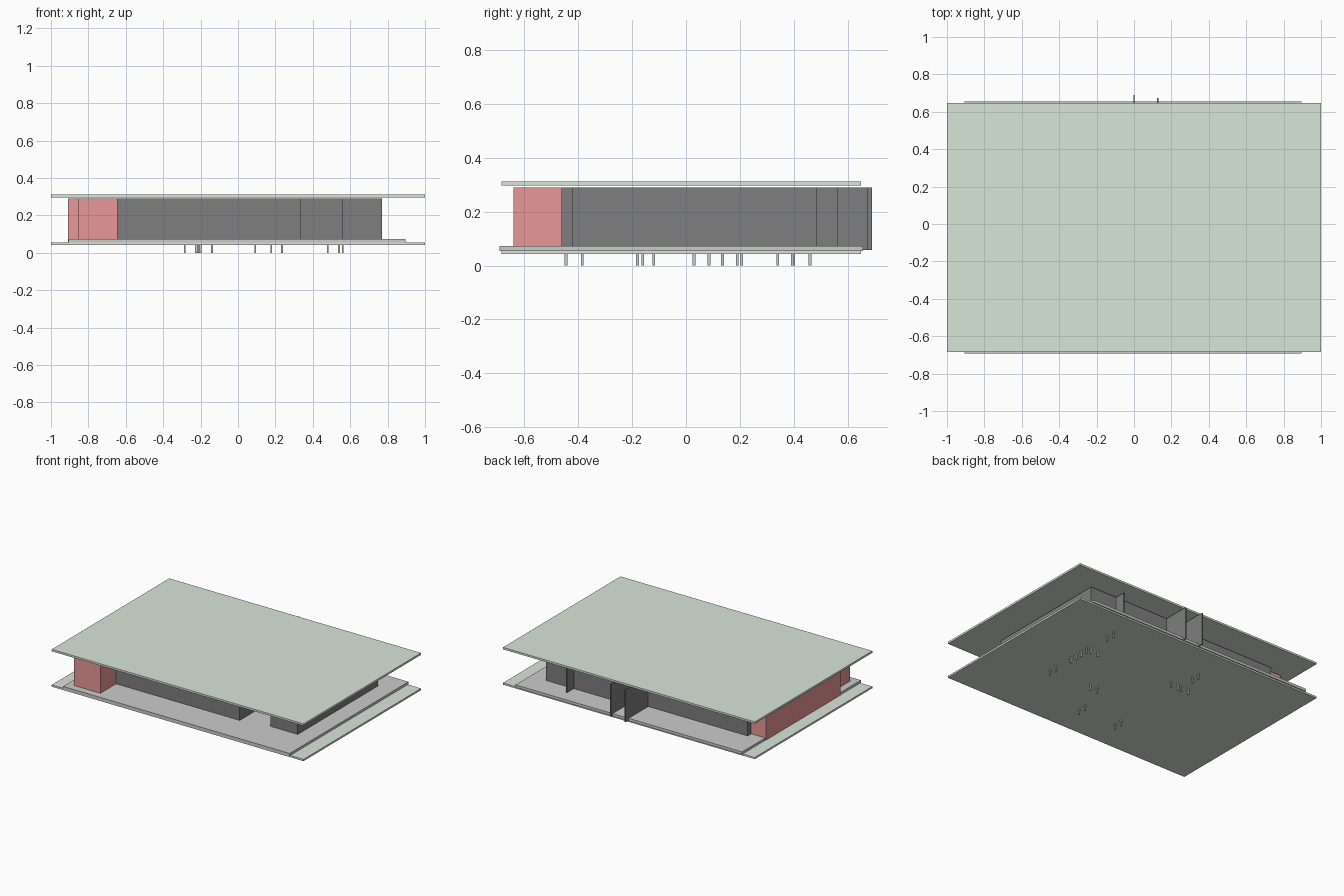
import bpy, bmesh

if "Cube" in bpy.data.objects:
    bpy.data.objects.remove(bpy.data.objects["Cube"])


def material(name, col):
    m = bpy.data.materials.new(name)
    m.diffuse_color = (*col, 1)
    m.use_nodes = True
    m.node_tree.nodes["Principled BSDF"].inputs["Base Color"].default_value = m.diffuse_color
    return m


green = material("pale_green", (0.69, 0.79, 0.69))
red = material("red", (0.82, 0.31, 0.31))
dark = material("charcoal", (0.21, 0.21, 0.21))


def boxes(name, items, mat=None):
    """One object from (x0, x1, y0, y1, z0, z1) boxes."""
    bm = bmesh.new()
    for x0, x1, y0, y1, z0, z1 in items:
        for v in bmesh.ops.create_cube(bm, size=1)["verts"]:
            v.co = (x1 if v.co.x > 0 else x0,
                    y1 if v.co.y > 0 else y0,
                    z1 if v.co.z > 0 else z0)
    me = bpy.data.meshes.new(name)
    bm.to_mesh(me)
    bm.free()
    ob = bpy.data.objects.new(name, me)
    bpy.context.collection.objects.link(ob)
    if mat:
        me.materials.append(mat)
    return ob


def walls(name, path, mat, t=0.008, z0=0.058, z1=0.29):
    """Thin axis-aligned walls following a plan polyline."""
    h = t / 2
    segs = []
    for (ax, ay), (bx, by) in zip(path, path[1:]):
        segs.append((min(ax, bx) - h, max(ax, bx) + h,
                     min(ay, by) - h, max(ay, by) + h, z0, z1))
    return boxes(name, segs, mat)


# Slabs and floor platform
boxes("base_slab", [(-1, 1, -0.685, 0.648, 0.043, 0.056)], green)
boxes("roof_slab", [(-1, 1, -0.685, 0.648, 0.297, 0.311)], green)
boxes("floor_platform", [(-0.905, 0.895, -0.692, 0.656, 0.054, 0.073)])

# Red wing: stepped outline on the left side
walls("red_wing", [(-0.79, 0.39), (-0.906, 0.39), (-0.906, -0.45), (-0.851, -0.45),
                   (-0.851, -0.636), (-0.649, -0.636), (-0.649, -0.464)], red)

# Dark outer walls with a recessed front entry
walls("front_wall", [(-0.645, -0.458), (0.333, -0.458), (0.333, -0.2), (0.559, -0.2),
                     (0.559, -0.418), (0.766, -0.418), (0.766, 0.482), (0.127, 0.482)], dark)
walls("back_wall", [(0.127, 0.43), (-0.79, 0.43), (-0.79, 0.395)], dark)

# Fins projecting from the back
for i, (x, y0, y1) in enumerate([(0.0, 0.43, 0.686), (0.127, 0.43, 0.67), (0.555, 0.482, 0.557)]):
    walls("back_fin_%d" % (i + 1), [(x, y0), (x, y1)], dark)

# Small pegs in pairs under the base slab
pairs = [((0.56, 0.395), (0.56, 0.46)), ((0.56, -0.18), (0.56, -0.12)),
         ((0.56, 0.03), (0.56, 0.085)), ((0.56, 0.135), (0.56, 0.19)),
         ((0.54, 0.207), (0.48, 0.207)), ((-0.14, 0.207), (-0.2, 0.207)),
         ((-0.225, 0.207), (-0.285, 0.207)), ((-0.21, 0.34), (-0.21, 0.4)),
         ((0.235, -0.16), (0.178, -0.16)), ((0.092, -0.445), (0.092, -0.385)),
         ((-0.213, -0.445), (-0.213, -0.385))]
r = 0.005
boxes("under_pegs", [(x - r, x + r, y - r, y + r, 0, 0.05) for p in pairs for x, y in p])
